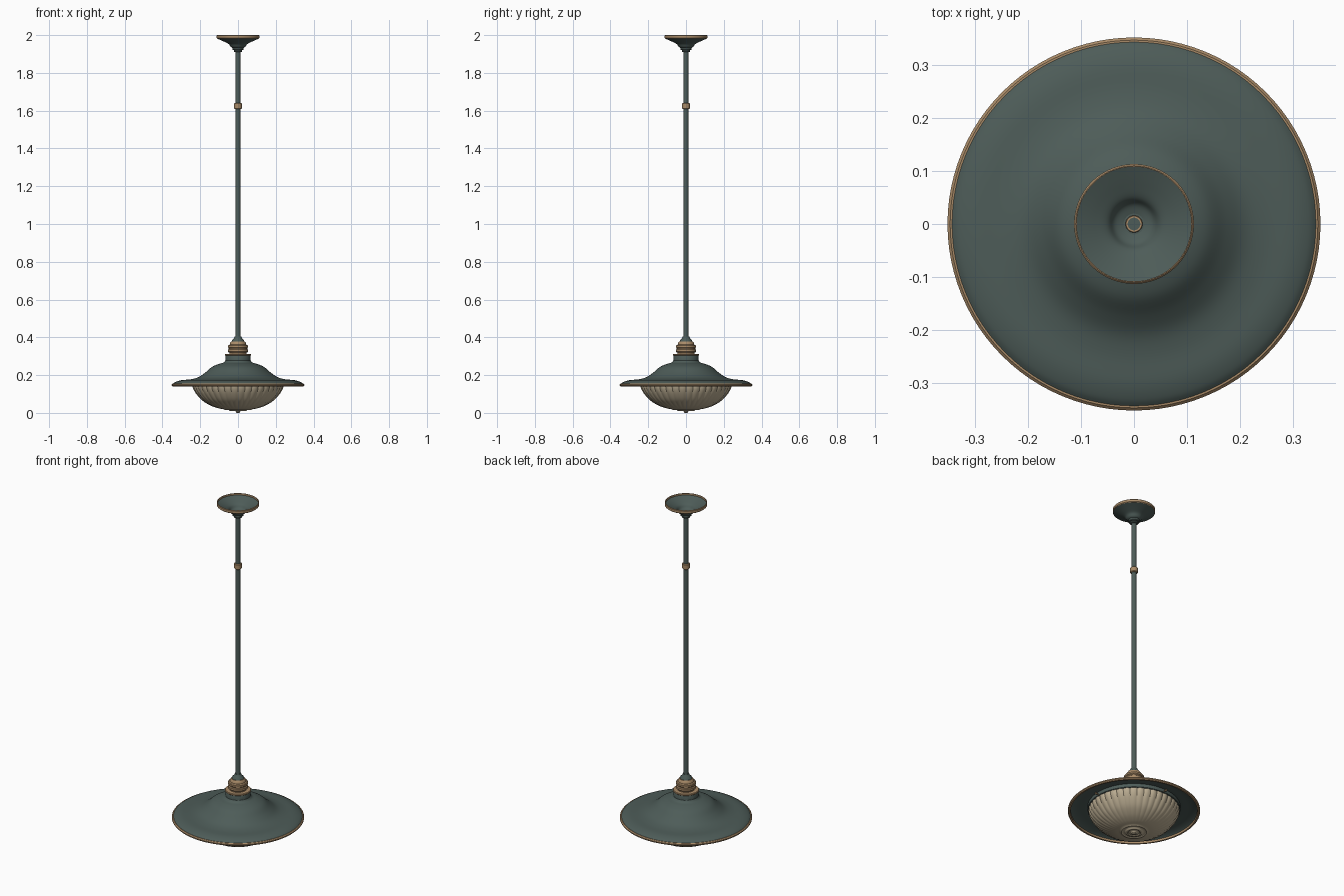
import bpy, bmesh, math
from mathutils import Vector

cube = bpy.data.objects.get("Cube")
if cube:
    bpy.data.objects.remove(cube)


def material(name, rgb, rough=0.5):
    m = bpy.data.materials.new(name)
    m.use_nodes = True
    m.diffuse_color = (*rgb, 1)
    bsdf = m.node_tree.nodes["Principled BSDF"]
    bsdf.inputs["Base Color"].default_value = (*rgb, 1)
    bsdf.inputs["Roughness"].default_value = rough
    return m


GREEN = material("dark green metal", (0.075, 0.107, 0.098))
BRASS = material("aged brass", (0.40, 0.26, 0.14))
CREAM = material("cream glass", (0.50, 0.42, 0.29))


def smooth(points, steps=5):
    """Catmull-Rom curve through (radius, height) points."""
    p = [Vector(q) for q in points]
    p = [2 * p[0] - p[1]] + p + [2 * p[-1] - p[-2]]
    out = []
    for a, b, c, d in zip(p, p[1:], p[2:], p[3:]):
        for i in range(steps):
            t = i / steps
            out.append(0.5 * (2 * b + (c - a) * t + (2 * a - 5 * b + 4 * c - d) * t ** 2
                              + (3 * b - a - 3 * c + d) * t ** 3))
    return [(max(v.x, 0), v.y) for v in out + [p[-2]]]


def shell(points, thick):
    """Give a profile an inner wall, as a closed loop."""
    return points + [(r, z - thick) for r, z in reversed(points)]


def lathe(name, points, mat, segs=96, closed=False, ripple=None):
    """Spin a profile round z; ripple(radius, angle) alters the radius."""
    bm = bmesh.new()
    rings = []
    for r, z in points:
        if r < 1e-5:
            rings.append([bm.verts.new((0, 0, z))] * segs)
            continue
        ring = []
        for i in range(segs):
            a = math.tau * i / segs
            rr = ripple(r, a) if ripple else r
            ring.append(bm.verts.new((rr * math.cos(a), rr * math.sin(a), z)))
        rings.append(ring)
    pairs = list(zip(rings, rings[1:]))
    if closed:
        pairs.append((rings[-1], rings[0]))
    for lo, hi in pairs:
        for i in range(segs):
            j = (i + 1) % segs
            corners = list(dict.fromkeys((lo[i], lo[j], hi[j], hi[i])))
            if len(corners) > 2:
                bm.faces.new(corners)
    bmesh.ops.recalc_face_normals(bm, faces=bm.faces)
    mesh = bpy.data.meshes.new(name)
    bm.to_mesh(mesh)
    bm.free()
    mesh.materials.append(mat)
    mesh.shade_smooth()
    mesh.set_sharp_from_angle(angle=math.radians(35))
    obj = bpy.data.objects.new(name, mesh)
    bpy.context.collection.objects.link(obj)
    return obj


def band(name, r, low, high, mat, bevel=0.003, inner=0.0):
    """Turned ring or disc with softened edges."""
    b = bevel
    return lathe(name, [(inner, low), (r - b, low), (r, low + b), (r, high - b),
                        (r - b, high), (inner, high)], mat, closed=inner > 0)


# Ceiling canopy: open dish with a brass lip
dish = smooth([(0.014, 1.936), (0.036, 1.945), (0.05, 1.962), (0.075, 1.975), (0.109, 1.99)])
lathe("ceiling_canopy", shell(dish, 0.009), GREEN, closed=True)
band("canopy_rim", 0.113, 1.981, 2.0, BRASS, 0.003, 0.108)
band("canopy_collar", 0.03, 1.92, 1.938, GREEN)
band("canopy_lower_collar", 0.022, 1.91, 1.922, GREEN)
band("rod_top_ring", 0.016, 1.934, 1.944, BRASS, 0.001, 0.012)

# Hanging rod and its coupling
band("hanging_rod", 0.0135, 0.38, 1.942, GREEN, 0.001)
band("rod_coupling", 0.0205, 1.608, 1.641, BRASS, 0.004)

# Lamp holder above the shade
lathe("holder_cap", [(0, 0.405), (0.017, 0.405), (0.021, 0.395), (0.031, 0.385),
                     (0.033, 0.376), (0, 0.376)], GREEN)
lathe("holder_shoulder", [(0, 0.378), (0.036, 0.378), (0.041, 0.372), (0.043, 0.362),
                          (0.05, 0.358), (0, 0.355)], BRASS)
band("holder_upper_band", 0.053, 0.343, 0.360, BRASS, 0.004)
band("holder_groove", 0.049, 0.335, 0.347, BRASS)
band("holder_lower_band", 0.053, 0.32, 0.339, BRASS, 0.004)
band("holder_base", 0.045, 0.305, 0.325, BRASS)
band("shade_top_plate", 0.07, 0.303, 0.313, BRASS)

# Flared shade with neck and rolled brass rim
flare = smooth([(0.067, 0.277), (0.078, 0.266), (0.105, 0.258), (0.14, 0.242),
                (0.175, 0.212), (0.21, 0.189), (0.25, 0.178), (0.30, 0.173),
                (0.33, 0.164), (0.346, 0.153)])
neck = [(0.0, 0.304), (0.065, 0.304), (0.067, 0.3)]
lathe("shade", shell(neck + flare, 0.007), GREEN)
band("shade_rim", 0.352, 0.14, 0.155, BRASS, 0.005, 0.338)

# Fluted glass bowl with a ringed foot
def flutes(r, a):
    depth = 0.02 * min(1, max(0, (r - 0.08) / 0.08))
    return r * (1 - depth * (1 - abs(math.sin(20 * a))))


bowl = smooth([(0.075, 0.019), (0.11, 0.026), (0.15, 0.041), (0.19, 0.066),
               (0.22, 0.098), (0.238, 0.128), (0.243, 0.155), (0.236, 0.172)])
foot = [(0, 0.006), (0.012, 0.007), (0.018, 0.013), (0.03, 0.014), (0.035, 0.01),
        (0.045, 0.011), (0.05, 0.016), (0.062, 0.017), (0.067, 0.014)]
lathe("glass_bowl", smooth(foot, 2) + bowl, CREAM, 320, ripple=flutes)
band("bowl_finial", 0.01, 0.0, 0.012, CREAM, 0.004)
band("bowl_holder_ring", 0.247, 0.15, 0.178, GREEN, 0.002, 0.24)

# Thumb screws holding the bowl
for k in range(4):
    a = math.tau * k / 4
    for part, size, length, dist in (("screw", 0.003, 0.03, 0.25), ("screw_head", 0.006, 0.007, 0.264)):
        bpy.ops.mesh.primitive_cylinder_add(
            vertices=16, radius=size, depth=length, rotation=(0, math.pi / 2, a),
            location=(dist * math.cos(a), dist * math.sin(a), 0.156))
        screw = bpy.context.object
        screw.name = f"bowl_{part}_{k + 1}"
        screw.data.materials.append(BRASS)
        bpy.ops.object.shade_smooth_by_angle()
